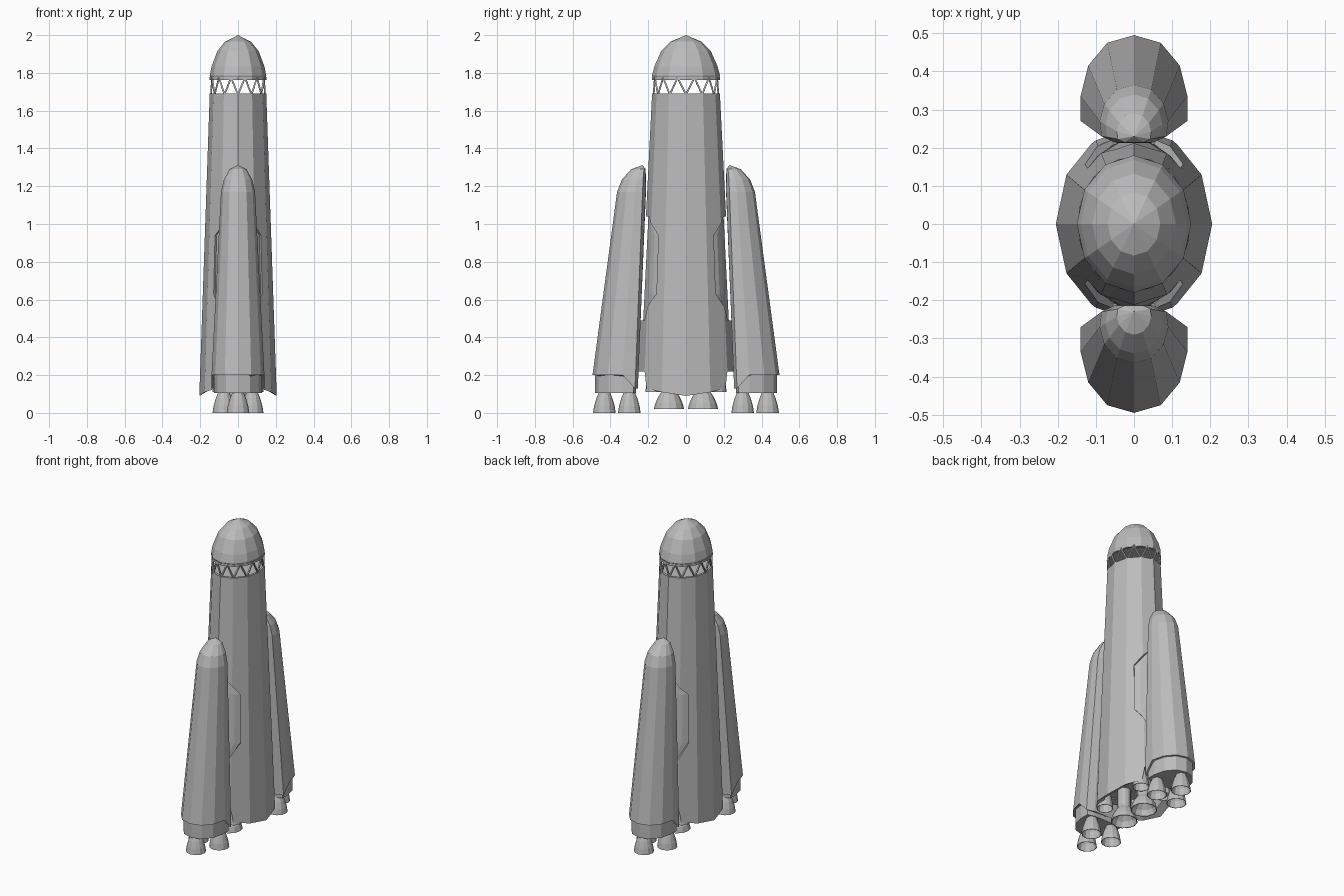
import bpy, bmesh, math
from mathutils import Vector

if "Cube" in bpy.data.objects:
    bpy.data.objects.remove(bpy.data.objects["Cube"])

grey = bpy.data.materials.new("hull_grey")
grey.diffuse_color = (0.5, 0.5, 0.5, 1)
grey.use_nodes = True
grey.node_tree.nodes["Principled BSDF"].inputs["Base Color"].default_value = grey.diffuse_color


def finish(name, bm):
    bmesh.ops.remove_doubles(bm, verts=bm.verts, dist=0.0001)
    bmesh.ops.recalc_face_normals(bm, faces=bm.faces)
    me = bpy.data.meshes.new(name)
    bm.to_mesh(me)
    bm.free()
    me.materials.append(grey)
    ob = bpy.data.objects.new(name, me)
    bpy.context.collection.objects.link(ob)
    return ob


def add_loft(bm, rings, cap=True, loop=False):
    vs = [[bm.verts.new(p) for p in r] for r in rings]
    n = len(rings[0])
    pairs = list(zip(vs, vs[1:]))
    if loop:
        pairs.append((vs[-1], vs[0]))
    for a, b in pairs:
        for i in range(n):
            j = (i + 1) % n
            bm.faces.new((a[i], a[j], b[j], b[i]))
    if cap and not loop:
        bm.faces.new(vs[0])
        bm.faces.new(vs[-1])


def loft(name, rings, cap=True, loop=False):
    bm = bmesh.new()
    add_loft(bm, rings, cap, loop)
    return finish(name, bm)


def radii(z):
    return 0.15 + 0.0346 * (1.68 - z), 0.18 + 0.05 * (1.68 - z)


def oval(z, f, n=12, off=0.0):
    return [(0.15 * f * math.cos((i + off) * math.tau / n),
             0.18 * f * math.sin((i + off) * math.tau / n), z) for i in range(n)]


# Core hull outline: (unit x, unit y, lower edge height), mirrored from one quadrant
P = [Vector((math.cos(math.radians(a)), math.sin(math.radians(a)))) for a in (0, 30, 60, 90)]
step = P[1].lerp(P[2], 0.85)
quad = [(*P[0], 0.09), (*P[1], 0.11), (*step, 0.13), (*P[2], 0.22), (*P[3], 0.22)]
half = quad + [(-x, y, z) for x, y, z in quad[-2::-1]]
outline = half + [(x, -y, z) for x, y, z in half[-2:0:-1]]


def hull_ring(height, f=1.0):
    out = []
    for x, y, low in outline:
        z = height(low)
        rx, ry = radii(z)
        out.append((x * rx * f, y * ry * f, z))
    return out


core = loft("core_hull", [
    hull_ring(lambda b: 1.68), hull_ring(lambda b: b),
    hull_ring(lambda b: min(b + 0.025, 0.225), 0.79), hull_ring(lambda b: 0.23, 0.77)])

# Shallow recesses in the core facing the boosters
for s in (1, -1):
    rings = []
    for z, h in ((0.49, 18), (0.63, 46), (0.94, 46), (1.04, 16)):
        rx, ry = radii(z)
        arc = []
        for i in range(9):
            a = 90 - h + i * h / 4
            k = math.cos(math.radians(15)) / math.cos(math.radians(a % 30 - 15))
            arc.append((math.cos(math.radians(a)) * k, math.sin(math.radians(a)) * k * s))
        inner = [(x * (rx - 0.013), y * (ry - 0.013), z) for x, y in arc]
        outer = [(x * rx * 1.3, y * ry * 1.3, z) for x, y in reversed(arc)]
        rings.append(inner + outer)
    cutter = loft("recess_cutter", rings)
    cutter.hide_render = True
    mod = core.modifiers.new("recess", 'BOOLEAN')
    mod.operation = 'DIFFERENCE'
    mod.object = cutter
    bpy.context.view_layer.objects.active = core
    bpy.ops.object.modifier_apply(modifier=mod.name)
    bpy.data.objects.remove(cutter)

# Nose cap
loft("nose_cap", [oval(z, f) for z, f in
                  ((1.775, 0.98), (1.785, 1.0), (1.835, 0.93), (1.915, 0.73), (1.965, 0.46), (2.0, 0.0001))])

# Open truss between core and nose: two hoops and zigzag struts
for name, z in (("lower_truss_hoop", 1.683), ("upper_truss_hoop", 1.77)):
    loft(name, [oval(z - 0.007, 1.0), oval(z + 0.007, 1.0),
                oval(z + 0.007, 0.91), oval(z - 0.007, 0.91)], loop=True)

bm = bmesh.new()
low, high = oval(1.685, 0.95), oval(1.775, 0.95, off=0.5)
for i in range(12):
    for j in (i, i - 1):
        a, b = Vector(low[i]), Vector(high[j])
        d = (b - a).normalized()
        u = d.orthogonal().normalized() * 0.006
        v = d.cross(u)
        sq = [u, v, -u, -v]
        add_loft(bm, [[a + q for q in sq], [b + q for q in sq]])
finish("truss_struts", bm)


# Engine bells
def bell(name, x, y, z0, z1, r):
    prof = [(0.5, 1), (0.72, 0.7), (0.9, 0.35), (1, 0), (0.94, 0), (0.82, 0.4), (0.4, 0.8)]
    n = 12
    loft(name, [[(x + r * f * math.cos(i * math.tau / n), y + r * f * math.sin(i * math.tau / n),
                  z0 + (z1 - z0) * h) for i in range(n)] for f, h in prof])


# Boosters: half sections (x, y), mirrored across x and then front to back
base = [(0, .495), (.07, .475), (.12, .415), (.14, .335), (.14, .27), (.09, .255), (0, .255)]
shoulder = [(0, .365), (.045, .352), (.078, .315), (.09, .27), (.085, .23), (.05, .213), (0, .212)]
base_z = (0.2, 0.2, 0.2, 0.2, 0.13, 0.13, 0.13)


def section(pts, zs, s):
    right = [(x, y * s, z) for (x, y), z in zip(pts, zs)]
    return right + [(-x, y, z) for x, y, z in right[-2:0:-1]]


def shrink(pts, f, cy, dy=0.0):
    return [(x * f, cy + dy + (y - cy) * f) for x, y in pts]


for s, side in ((-1, "front"), (1, "back")):
    rings = [section(base, base_z, s), section(shoulder, [1.17] * 7, s)]
    for z, f, cy in ((1.235, 0.83, 0.215), (1.29, 0.5, 0.215), (1.312, 0.0001, 0.23)):
        rings.append(section(shrink(shoulder, f, cy), [z] * 7, s))
    loft(side + "_booster", rings)
    # Engine mount under the booster
    mount = shrink(base, 0.9, 0.355)
    loft(side + "_booster_mount", [section(mount, [0.21] * 7, s), section(mount, [0.105] * 7, s)])
    for x, y in ((0, 0.432), (0.075, 0.3), (-0.075, 0.3)):
        bell(side + "_booster_engine", x, y * s, 0, 0.108, 0.06)
    # Core main engine and small steering engines
    bell(side + "_core_engine", 0, 0.09 * s, 0.02, 0.11, 0.08)
    loft(side + "_core_engine_neck", [
        [(0.04 * math.cos(i * math.tau / 12), 0.09 * s + 0.04 * math.sin(i * math.tau / 12), z)
         for i in range(12)] for z in (0.1, 0.235)])
    for x in (0.085, -0.085):
        bell(side + "_steering_engine", x, 0.165 * s, 0.11, 0.232, 0.05)
